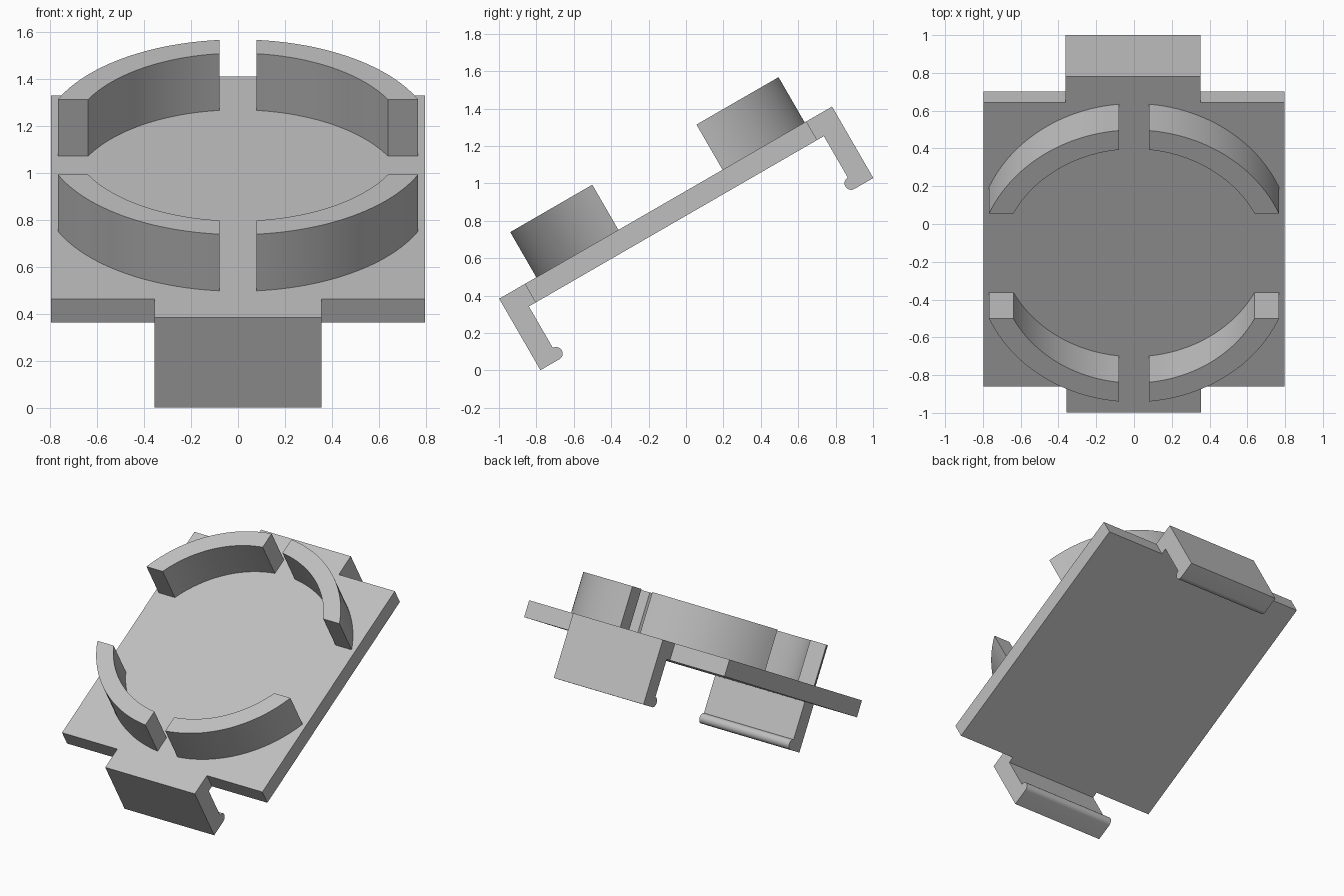
import bpy, bmesh
from math import radians, sin, cos, asin, acos, pi
from mathutils import Matrix, Vector

cube = bpy.data.objects.get("Cube")
if cube:
    bpy.data.objects.remove(cube, do_unlink=True)

grey = bpy.data.materials.new("plain grey")
grey.use_nodes = True
grey.diffuse_color = (0.52, 0.52, 0.52, 1)
grey.node_tree.nodes["Principled BSDF"].inputs["Base Color"].default_value = (0.52, 0.52, 0.52, 1)

# The whole holder is built flat, then tilted about x
TILT = Matrix.Rotation(radians(30), 4, 'X')
MID = 0.354                      # middle of the plate along its slope
TOP, BOTTOM = 0.831, 0.716       # plate faces
PLATE_HALF = 0.869


def prism(name, outline, depth):
    """Extrude a closed 3D outline by a vector, tilt it and shade it."""
    bm = bmesh.new()
    face = bm.faces.new([bm.verts.new(p) for p in outline])
    new = bmesh.ops.extrude_face_region(bm, geom=[face])["geom"]
    bmesh.ops.translate(bm, vec=Vector(depth),
                        verts=[v for v in new if isinstance(v, bmesh.types.BMVert)])
    bmesh.ops.recalc_face_normals(bm, faces=bm.faces)
    bm.transform(TILT)
    mesh = bpy.data.meshes.new(name)
    bm.to_mesh(mesh)
    bm.free()
    mesh.shade_smooth()
    mesh.set_sharp_from_angle(angle=radians(30))
    mesh.materials.append(grey)
    obj = bpy.data.objects.new(name, mesh)
    bpy.context.scene.collection.objects.link(obj)
    return obj


def arc(radius, start, end, steps):
    return [(radius * cos(start + (end - start) * i / steps),
             radius * sin(start + (end - start) * i / steps)) for i in range(steps + 1)]


# Base plate
W = 0.797
prism("base_plate", [(sx * W, MID + sy * PLATE_HALF, BOTTOM)
                     for sx, sy in ((-1, -1), (1, -1), (1, 1), (-1, 1))],
      (0, 0, TOP - BOTTOM))

# Snap clips: tab, hanging leg and a rounded bead at its foot
LEG_IN, LEG_OUT, FOOT, BEAD = 0.9105, 1.0275, 0.39, 0.035
bead = [(LEG_IN - x, FOOT + BEAD + z) for x, z in arc(BEAD, -pi / 2, pi / 2, 14)]
profile = [(PLATE_HALF, TOP), (LEG_OUT, TOP), (LEG_OUT, FOOT)] + bead + \
          [(LEG_IN, BOTTOM), (PLATE_HALF, BOTTOM)]
for name, side, x0, x1 in (("front_clip", -1, -0.357, 0.356),
                           ("back_clip", 1, -0.363, 0.351)):
    prism(name, [(x0, MID + side * u, n) for u, n in profile], (x1 - x0, 0, 0))

# Four curved retaining walls with straight-cut ends
R_OUT, R_IN, GAP_X, GAP_Y = 0.832, 0.715, 0.079, 0.3215
RING_MID = 0.384
outer = arc(R_OUT, asin(GAP_Y / R_OUT), acos(GAP_X / R_OUT), 24)
inner = arc(R_IN, asin(GAP_Y / R_IN), acos(GAP_X / R_IN), 24)
wall = outer + inner[::-1]
for end, sy in (("front", -1), ("back", 1)):
    for hand, sx in (("right", -1), ("left", 1)):
        prism(f"{end}_{hand}_wall",
              [(sx * x, RING_MID + sy * y, TOP) for x, y in wall], (0, 0, 0.279))
